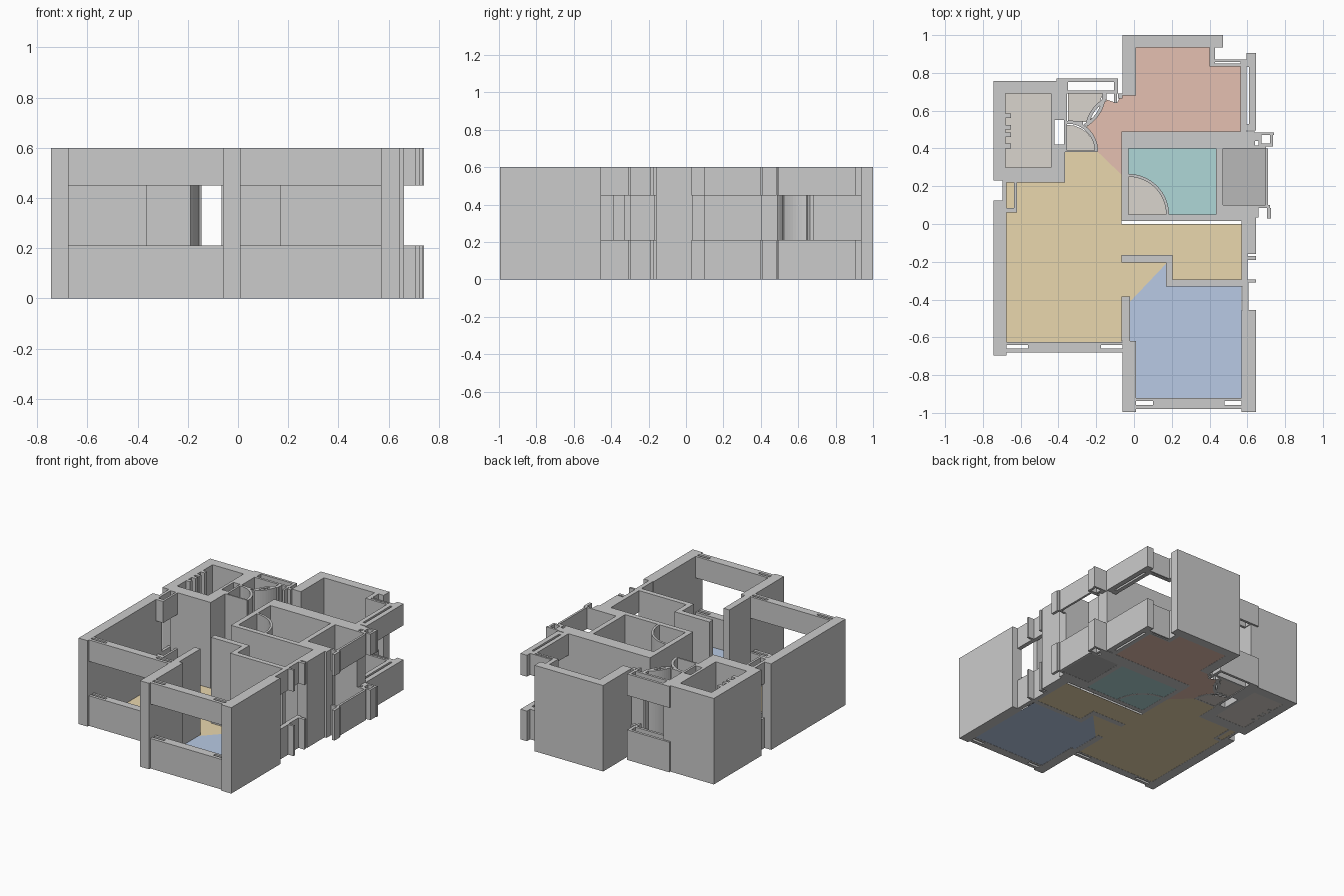
import bpy, bmesh
from math import cos, sin, radians

if "Cube" in bpy.data.objects:
    bpy.data.objects.remove(bpy.data.objects["Cube"])

H, SILL, HEAD = 0.6, 0.21, 0.45
FULL = [(0, H)]
BANDS = [(0, SILL), (HEAD, H)]      # sill below and lintel above an opening


def finish(name, bm):
    me = bpy.data.meshes.new(name)
    bmesh.ops.recalc_face_normals(bm, faces=bm.faces)
    bm.to_mesh(me)
    bm.free()
    ob = bpy.data.objects.new(name, me)
    bpy.context.collection.objects.link(ob)
    return ob


def prism(bm, pts, z0, z1):
    face = bm.faces.new([bm.verts.new((x, y, z0)) for x, y in pts])
    top = bmesh.ops.extrude_face_region(bm, geom=[face], use_keep_orig=True)
    bmesh.ops.translate(bm, vec=(0, 0, z1 - z0),
                        verts=[v for v in top['geom'] if isinstance(v, bmesh.types.BMVert)])


def walls(name, rects, levels=FULL):
    """Rectangles (x0, y0, x1, y1) raised through each height range."""
    bm = bmesh.new()
    for x0, y0, x1, y1 in rects:
        for z0, z1 in levels:
            prism(bm, [(x0, y0), (x1, y0), (x1, y1), (x0, y1)], z0, z1)
    return finish(name, bm)


def arc_wall(name, cx, cy, r, a0, a1, t=0.018, n=12):
    angles = [radians(a0 + (a1 - a0) * i / n) for i in range(n + 1)]
    pts = [(cx + r * cos(a), cy + r * sin(a)) for a in angles]
    pts += [(cx + (r - t) * cos(a), cy + (r - t) * sin(a)) for a in reversed(angles)]
    bm = bmesh.new()
    prism(bm, pts, 0, H)
    return finish(name, bm)


def slotted_window(name, x0, x1, y0, y1, slot):
    """Front window: two skins with an open pocket at each end."""
    a, b = y0 + (y1 - y0) * 0.38, y0 + (y1 - y0) * 0.7
    walls(name, [(x0, y0, x1, a), (x0, b, x1, y1), (x0 + slot, a, x1 - slot, b)], BANDS)


def floor(name, pts, colour):
    bm = bmesh.new()
    bm.faces.new([bm.verts.new((x, y, 0.001)) for x, y in pts])
    ob = finish(name, bm)
    ob.data.materials.append(materials[colour])


def rect(x0, y0, x1, y1):
    return [(x0, y0), (x1, y0), (x1, y1), (x0, y1)]


materials = {}
for key, col in {"yellow": (.82, .68, .42), "orange": (.78, .53, .44),
                 "blue": (.48, .59, .78), "teal": (.43, .68, .68),
                 "tan": (.70, .66, .61), "grey": (.48, .48, .48)}.items():
    materials[key] = bpy.data.materials.new(key)
    materials[key].diffuse_color = (*col, 1)

# Floors
floor("living_floor", [(-.675, .22), (-.365, .22), (-.365, .385), (-.195, .385), (-.065, .26),
                       (-.065, .0), (.57, .0), (.57, -.295), (.17, -.295), (.17, -.21),
                       (-.02, -.41), (-.065, -.41), (-.065, -.625), (-.675, -.625)], "yellow")
floor("front_bedroom_floor", [(.17, -.21), (.17, -.32), (.57, -.32), (.57, -.925), (.01, -.925),
                              (.01, -.62), (-.02, -.62), (-.02, -.41)], "blue")
floor("back_bedroom_floor", [(.01, .935), (.4, .935), (.4, .835), (.57, .835), (.57, .49),
                             (-.065, .49), (-.065, .26), (-.195, .385), (-.2, .44), (-.26, .53),
                             (-.2, .58), (-.15, .66), (-.09, .64), (-.07, .68), (.01, .68)], "orange")
floor("bathroom_floor", rect(-.03, .05, .435, .40), "teal")
floor("balcony_floor", rect(.47, .1, .695, .40), "grey")
floor("kitchen_floor", rect(-.68, .30, -.44, .69), "tan")
floor("shower_floor", [(-.03, .05)] + [(-.03 + .2 * cos(radians(a)), .05 + .2 * sin(radians(a)))
                                       for a in range(0, 91, 10)], "tan")
floor("washroom_floor", [(-.35, .69), (-.165, .69), (-.19, .62), (-.25, .54), (-.35, .54)], "tan")
floor("closet_floor", [(-.355, .385)] + [(-.355 + .15 * cos(radians(a)), .385 + .14 * sin(radians(a)))
                                         for a in range(0, 91, 15)], "tan")
for ob in bpy.data.objects:
    if ob.name == "shower_floor":
        ob.location.z = 0.001

# Living room and front bedroom outer walls
walls("living_left_wall", [(-.745, -.695, -.675, .125)])
walls("front_pier", [(-.06, -.995, .01, -.62), (-.065, -.62, -.02, -.385)])
walls("front_bedroom_right_wall", [(.57, -.995, .645, -.455)])
slotted_window("living_window", -.675, -.06, -.68, -.625, .115)
slotted_window("front_bedroom_window", .01, .57, -.98, -.92, .09)
walls("living_side_window", [(-.695, .06, -.675, .23), (-.635, .06, -.62, .23),
                             (-.675, .06, -.635, .085)], BANDS)

# Right side of the living room
walls("dining_right_wall", [(.57, -.16, .645, .015)])
walls("dining_window", [(.57, -.295, .6, -.16), (.6, -.19, .645, -.17),
                        (.6, -.31, .645, -.295), (.575, -.455, .605, -.295)], BANDS)
walls("partition", [(-.065, -.205, .205, -.165), (.17, -.33, .205, -.205),
                    (.205, -.33, .575, -.295)])

# Kitchen block at the back left
walls("kitchen_walls", [(-.745, .23, -.68, .757), (-.68, .69, -.44, .757),
                        (-.68, .22, -.44, .30), (-.44, .22, -.365, .42),
                        (-.44, .55, -.355, .757), (-.44, .42, -.42, .55)])
walls("kitchen_pipes", [(-.68, y, -.65, y + .025) for y in (.40, .46, .5, .56)])

# Washroom, closet and their window
walls("washroom_left_wall", [(-.37, .385, -.355, .69), (-.355, .53, -.27, .545),
                             (-.365, .38, -.195, .39)])
arc_wall("washroom_arc", -.35, .69, .20, 0, -62)
arc_wall("closet_arc", -.355, .385, .165, 0, 88)
arc_wall("hall_arc", -.06, .49, .2, 118, 170)
walls("washroom_window", [(-.41, .752, -.085, .77), (-.355, .69, -.085, .707),
                          (-.365, .707, -.35, .752), (-.105, .707, -.085, .752)], BANDS)
walls("hall_niche", [(-.16, .66, -.145, .69), (-.105, .64, -.09, .69),
                     (-.085, .665, -.06, .69)], BANDS)

# Back bedroom
walls("back_bedroom_walls", [(-.06, .68, .01, 1), (.01, .935, .47, 1),
                             (-.065, .40, .64, .49)])
walls("back_bedroom_window", [(.40, .835, .43, .935), (.43, .835, .57, .85),
                              (.43, .858, .57, .87), (.565, .49, .595, .87),
                              (.595, .495, .61, .53), (.61, .495, .645, .905),
                              (.595, .83, .61, .905)], BANDS)

# Bathroom
walls("bathroom_walls", [(-.065, .015, -.03, .40), (-.03, .015, .435, .05),
                         (.435, .015, .47, .40)])
arc_wall("shower_screen", -.03, .05, .215, 0, 90, .015, 16)

# Balcony with its duct and railing
walls("balcony_front_wall", [(.47, .015, .645, .10), (.645, .035, .66, .10)])
walls("balcony_railing", [(.66, .085, .72, .10), (.695, .10, .71, .40),
                          (.705, .03, .725, .085), (.64, .40, .70, .415)], BANDS)
walls("duct", [(.66, .415, .675, .485), (.675, .47, .74, .485), (.72, .41, .735, .47),
               (.675, .41, .72, .425), (.64, .44, .66, .485)], BANDS)

for m in bpy.data.materials:
    if m.users and not m.is_grease_pencil:
        m.use_nodes = True
        m.node_tree.nodes["Principled BSDF"].inputs["Base Color"].default_value = m.diffuse_color
